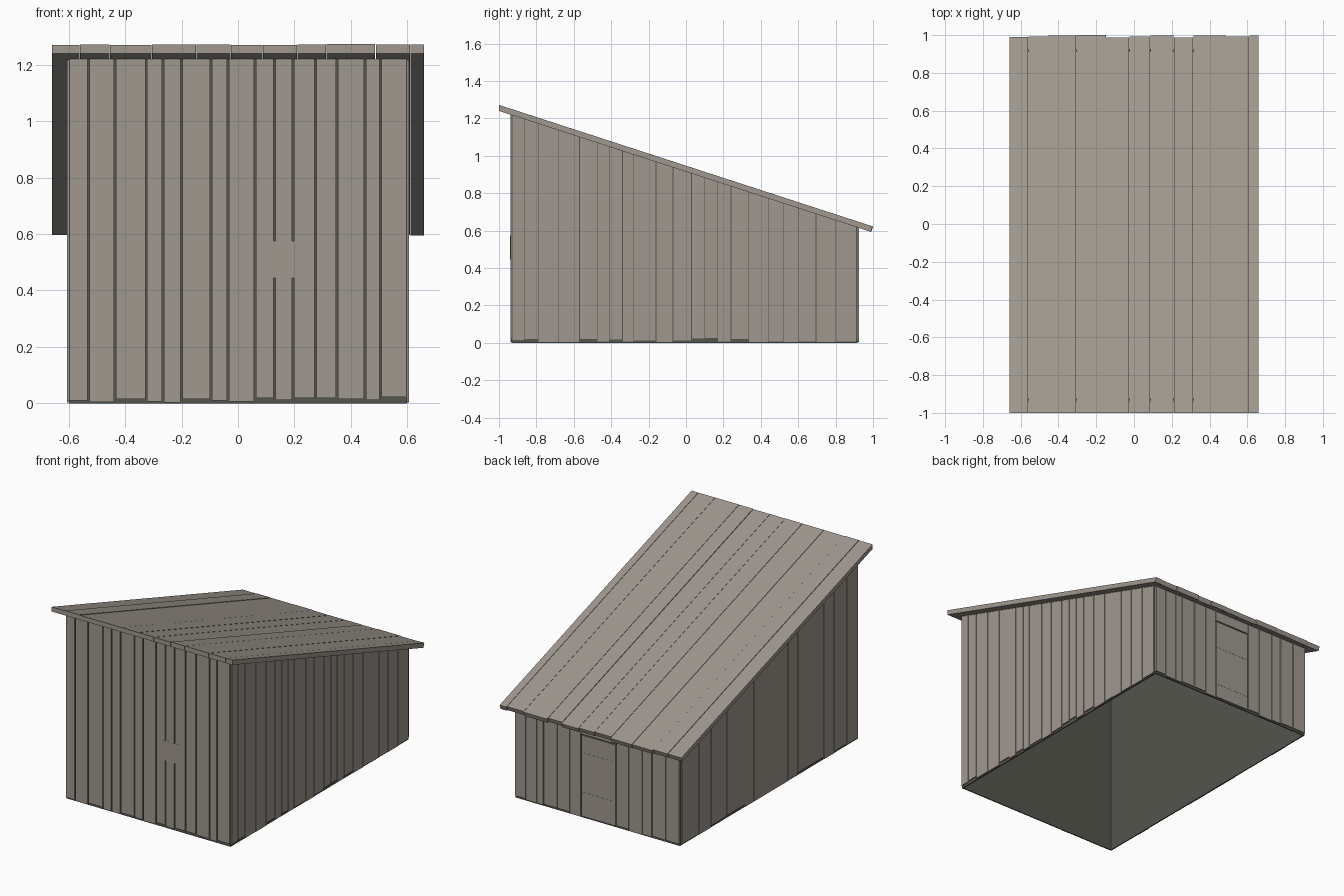
import bpy
import bmesh
import random

random.seed(4)
cube = bpy.data.objects.get("Cube")
if cube:
    bpy.data.objects.remove(cube, do_unlink=True)


def material(name, rgb):
    m = bpy.data.materials.new(name)
    m.use_nodes = True
    m.diffuse_color = (*rgb, 1)
    bsdf = m.node_tree.nodes["Principled BSDF"]
    bsdf.inputs["Base Color"].default_value = (*rgb, 1)
    bsdf.inputs["Roughness"].default_value = 0.9
    return m


wood = material("weathered grey wood", (0.35, 0.315, 0.272))
dark = material("dark inner wall", (0.09, 0.09, 0.077))


def under(y):
    """Height of the sloping roof underside."""
    return 1.24 - 0.325 * (y + 1)


def add_box(bm, x0, x1, y0, y1, bottom, top, back_cut=0):
    """Board whose bottom and top heights are functions of y."""
    lower = [(x0, y0), (x1, y0), (x1, y1 - back_cut), (x0, y1 - back_cut)]
    upper = [(x0, y0), (x1, y0), (x1, y1), (x0, y1)]
    a = [bm.verts.new((x, y, bottom(y))) for x, y in lower]
    b = [bm.verts.new((x, y, top(y))) for x, y in upper]
    bm.faces.new(a[::-1])
    bm.faces.new(b)
    for i in range(4):
        j = (i + 1) % 4
        bm.faces.new((a[i], a[j], b[j], b[i]))


def finish(bm, name, mat):
    bmesh.ops.recalc_face_normals(bm, faces=bm.faces)
    mesh = bpy.data.meshes.new(name)
    bm.to_mesh(mesh)
    bm.free()
    mesh.materials.append(mat)
    obj = bpy.data.objects.new(name, mesh)
    bpy.context.collection.objects.link(obj)


def flat(z):
    return lambda y: z


X, FRONT, BACK, T = 0.598, -0.932, 0.918, 0.007   # inner shell limits, board thickness

# Dark inner shell, open at the bottom
bm = bmesh.new()
for s in (-1, 1):
    add_box(bm, *sorted((s * X, s * (X - T))), FRONT, BACK, flat(0), under)
for y in (FRONT, BACK - T):
    add_box(bm, T - X, X - T, y, y + T, flat(0), under)
finish(bm, "inner_shell", dark)


def wall(name, cuts, side, sign, gap, low=None):
    """Row of vertical boards with uneven lower ends."""
    bm = bmesh.new()
    for i, (a, b) in enumerate(zip(cuts, cuts[1:])):
        z = low[i] if low else random.choice((0.004, 0.008, 0.015, 0.02))
        a, b = a + gap / 2, b - gap / 2
        if side == "x":
            add_box(bm, *sorted((sign * X, sign * (X + T))), a, b, flat(z), under)
        else:
            y = FRONT - T if sign < 0 else BACK
            if name == "back_boards" and a < 0 < b:
                z = 0.55                                  # short board over the door
            add_box(bm, a, b, y, y + T, flat(z), under)
    finish(bm, name, wood)


# Walls
wall("front_boards", [-0.6, -0.53, -0.435, -0.325, -0.265, -0.2, -0.095, -0.035, 0.06,
                      0.13, 0.195, 0.275, 0.35, 0.45, 0.505, 0.6], "y", -1, 0.007,
     [0.01, 0.005, 0.016, 0.006, 0.004, 0.016, 0.01, 0.006, 0.02,
      0.012, 0.02, 0.02, 0.016, 0.012, 0.022])
wall("left_boards", [-0.93, -0.865, -0.79, -0.68, -0.57, -0.475, -0.41, -0.34, -0.28,
                     -0.16, -0.07, 0.03, 0.1, 0.17, 0.24, 0.335, 0.44, 0.52, 0.6,
                     0.695, 0.8, 0.91], "x", 1, 0.004,
     [0.015, 0.02, 0.005, 0.004, 0.02, 0.006, 0.018, 0.006, 0.012, 0.004, 0.012,
      0.022, 0.026, 0.006, 0.02, 0.004, 0.008, 0.004, 0.006, 0.004, 0.008])
wall("right_boards", [-0.93, -0.81, -0.68, -0.57, -0.41, -0.3, -0.2, -0.02, 0.16, 0.25,
                      0.44, 0.6, 0.73, 0.91], "x", -1, 0.004)
wall("back_boards", [-0.6, -0.5, -0.4, -0.33, -0.23, -0.14, 0.12, 0.2, 0.29, 0.39,
                     0.44, 0.52, 0.6], "y", 1, 0.005)

# Back door and its battens
bm = bmesh.new()
add_box(bm, -0.135, 0.115, BACK, BACK + T, flat(0.01), flat(0.543))
for z in (0.1, 0.36):
    add_box(bm, -0.13, 0.11, BACK + T, BACK + T + 0.001, flat(z), flat(z + 0.07))
finish(bm, "back_door", wood)

# Small plate bridging the front boards
bm = bmesh.new()
add_box(bm, 0.1, 0.225, FRONT - T - 0.001, FRONT - T + 0.002, flat(0.445), flat(0.575))
finish(bm, "front_plate", wood)

# Roof boards with slightly uneven tops and back ends
bm = bmesh.new()
cuts = [-0.66, -0.56, -0.455, -0.305, -0.148, -0.025, 0.087, 0.21, 0.313, 0.487, 0.61, 0.66]
for i, (a, b) in enumerate(zip(cuts, cuts[1:])):
    lift = 0.031 + random.uniform(-0.0015, 0.0015)
    end = random.choice((0.988, 0.992, 0.998)) if i else 0.99
    add_box(bm, a + 0.001, b - 0.001, -1, 1 if i == 3 else end, under,
            lambda y: under(y) + lift, 0.01)
finish(bm, "roof_boards", wood)
